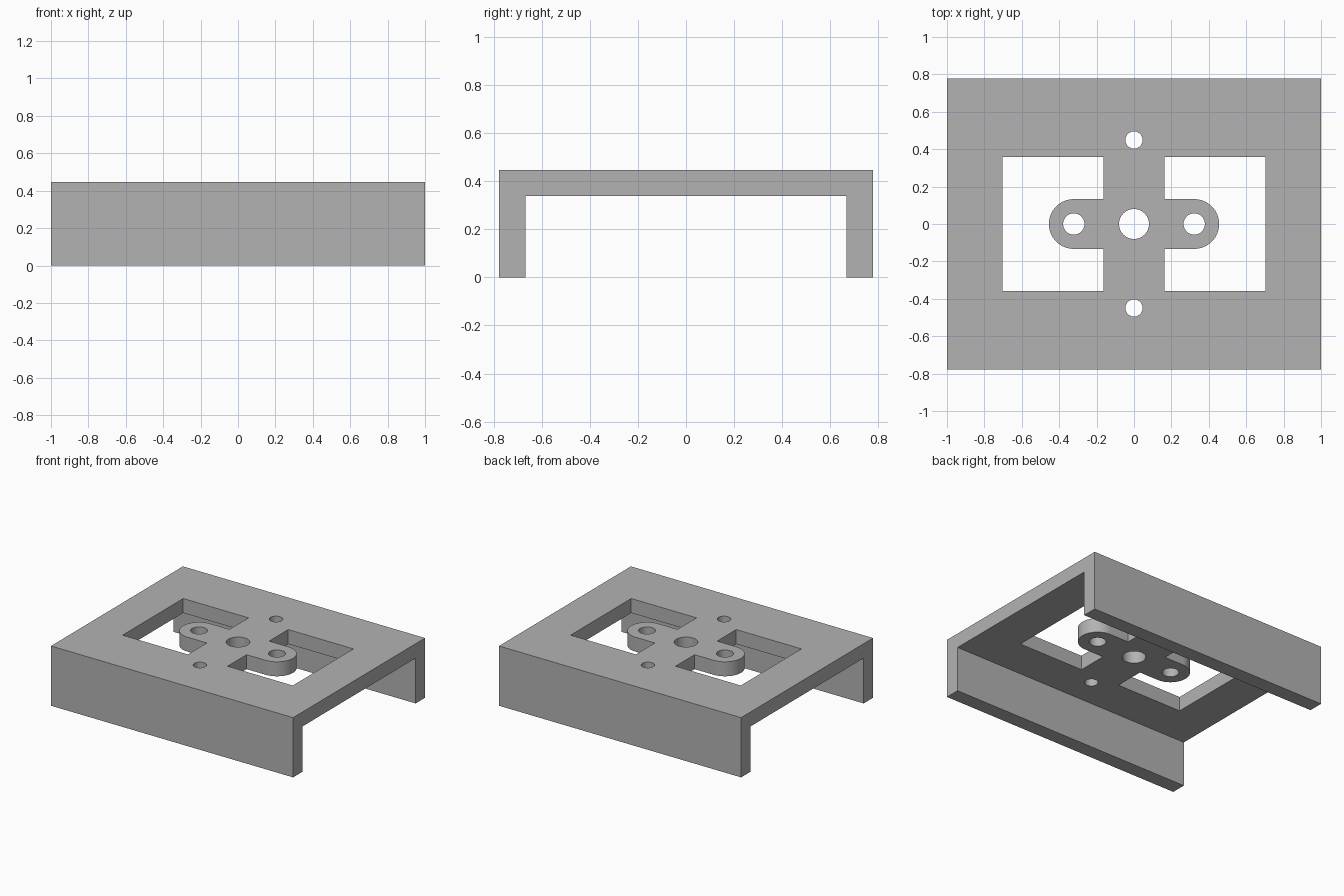
import bpy, bmesh, math
from mathutils import Vector

old = bpy.data.objects.get("Cube")
if old:
    bpy.data.objects.remove(old, do_unlink=True)

HALF_X, HALF_Y, TOP, UNDER, INNER_Y = 1.0, 0.778, 0.446, 0.338, 0.667
WIN_IN, WIN_OUT, WIN_Y = 0.164, 0.703, 0.358
TAB_X, TAB_R = 0.322, 0.133

# Grey material
grey = bpy.data.materials.new("plain_grey")
grey.use_nodes = True
colour = (0.45, 0.45, 0.45, 1)
grey.diffuse_color = colour
grey.node_tree.nodes["Principled BSDF"].inputs["Base Color"].default_value = colour


def prism(name, points, depth):
    """Extrude a closed outline, given as 3D points, along a vector."""
    bm = bmesh.new()
    face = bm.faces.new([bm.verts.new(p) for p in points])
    ext = bmesh.ops.extrude_face_region(bm, geom=[face])
    verts = [g for g in ext["geom"] if isinstance(g, bmesh.types.BMVert)]
    bmesh.ops.translate(bm, verts=verts, vec=Vector(depth))
    bmesh.ops.recalc_face_normals(bm, faces=bm.faces)
    mesh = bpy.data.meshes.new(name)
    bm.to_mesh(mesh)
    bm.free()
    mesh.materials.append(grey)
    obj = bpy.data.objects.new(name, mesh)
    bpy.context.collection.objects.link(obj)
    return obj


def arc(cx, cy, radius, start, end, steps):
    angles = [math.radians(start + (end - start) * i / steps) for i in range(steps + 1)]
    return [(cx + radius * math.cos(a), cy + radius * math.sin(a)) for a in angles]


def cutter(name, outline):
    """Upright cutter passing through the top plate only."""
    obj = prism(name, [(x, y, UNDER - 0.1) for x, y in outline], (0, 0, TOP - UNDER + 0.2))
    obj.hide_render = True
    return obj


# Channel-shaped body: top plate with front and back flanges
half = [(HALF_Y, TOP), (HALF_Y, 0), (INNER_Y, 0), (INNER_Y, UNDER)]
section = half + [(-y, z) for y, z in reversed(half)]
bracket = prism("channel_bracket", [(-HALF_X, y, z) for y, z in section], (2 * HALF_X, 0, 0))

# Window openings, each wrapped around a round-ended tab
window = [(WIN_IN, -WIN_Y), (WIN_OUT, -WIN_Y), (WIN_OUT, WIN_Y), (WIN_IN, WIN_Y), (WIN_IN, TAB_R)]
window += arc(TAB_X, 0, TAB_R, 90, -90, 32) + [(WIN_IN, -TAB_R)]
cutters = [cutter("window_cutter", [(s * x, y) for x, y in window]) for s in (1, -1)]

# Round holes: centre bore, tab holes, plate holes
holes = [(0, 0, 0.08)]
for s in (1, -1):
    holes += [(s * TAB_X, 0, 0.057), (0, s * 0.449, 0.046)]
for x, y, r in holes:
    cutters.append(cutter("hole_cutter", arc(x, y, r, 0, 360, 48)[:-1]))

# Cut the openings, then discard the cutters
bpy.ops.object.select_all(action="DESELECT")
bracket.select_set(True)
bpy.context.view_layer.objects.active = bracket
for c in cutters:
    mod = bracket.modifiers.new("opening", "BOOLEAN")
    mod.operation = "DIFFERENCE"
    mod.solver = "EXACT"
    mod.object = c
    bpy.ops.object.modifier_apply(modifier=mod.name)
    bpy.data.objects.remove(c, do_unlink=True)

bpy.ops.object.shade_smooth_by_angle(angle=math.radians(30))
